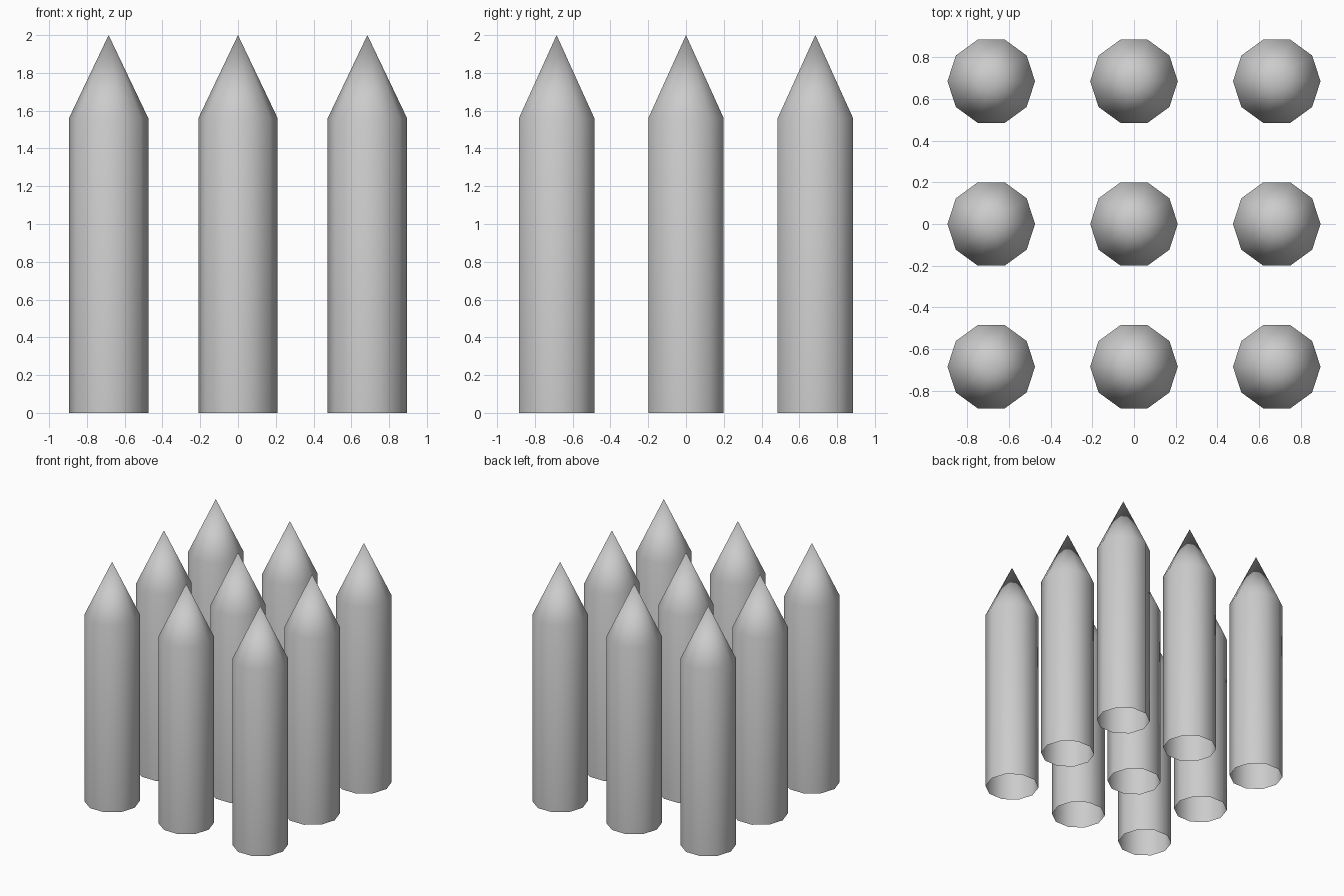
import bpy, bmesh
from math import cos, sin, tau

if "Cube" in bpy.data.objects:
    bpy.data.objects.remove(bpy.data.objects["Cube"])

SIDES, RADIUS = 10, 0.21
SHOULDER, HEIGHT, SPACING = 1.56, 2.0, 0.685


def spike_mesh():
    bm = bmesh.new()
    low, high = [[bm.verts.new((RADIUS * cos(tau * i / SIDES),
                                RADIUS * sin(tau * i / SIDES), z))
                  for i in range(SIDES)] for z in (0, SHOULDER)]
    tip = bm.verts.new((0, 0, HEIGHT))
    for i in range(SIDES):
        j = (i + 1) % SIDES
        bm.faces.new((low[i], low[j], high[j], high[i]))  # open-bottomed shaft
        bm.faces.new((high[i], high[j], tip))             # pointed top
    for f in bm.faces:
        f.smooth = True
    mesh = bpy.data.meshes.new("spike")
    bm.to_mesh(mesh)
    bm.free()
    return mesh


# Three by three grid of identical spikes
mesh = spike_mesh()
for row, y in zip(("front", "middle", "back"), (-SPACING, 0, SPACING)):
    for col, x in zip(("left", "centre", "right"), (-SPACING, 0, SPACING)):
        spike = bpy.data.objects.new(f"spike_{row}_{col}", mesh)
        spike.location = (x, y, 0)
        bpy.context.collection.objects.link(spike)
